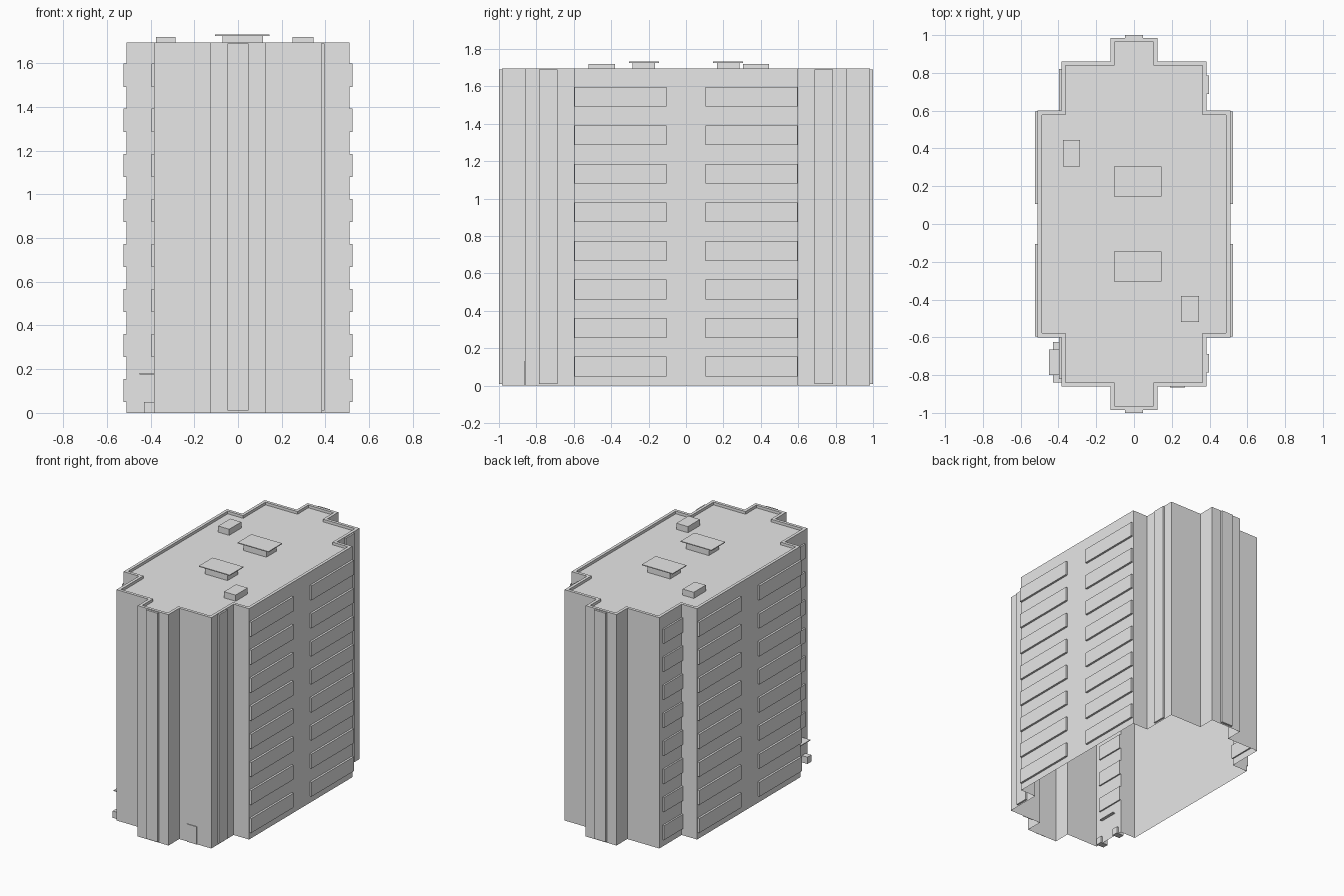
import bpy
import bmesh

cube = bpy.data.objects.get("Cube")
if cube:
    bpy.data.objects.remove(cube, do_unlink=True)

# One plain material for the whole block
grey = bpy.data.materials.new("plain_grey")
grey.use_nodes = True
grey.diffuse_color = (0.8, 0.8, 0.8, 1)
grey.node_tree.nodes["Principled BSDF"].inputs["Base Color"].default_value = (0.8, 0.8, 0.8, 1)

TOP = 1.695
HALF_W, RECESS_X, BAY_X = 0.51, 0.385, 0.125
SIDE_Y, RECESS_Y, BAY_Y = 0.60, 0.86, 0.985
FLOORS = [0.05 + 0.206 * i for i in range(8)]


def finish(bm, name):
    mesh = bpy.data.meshes.new(name)
    bm.to_mesh(mesh)
    bm.free()
    mesh.materials.append(grey)
    obj = bpy.data.objects.new(name, mesh)
    bpy.context.collection.objects.link(obj)
    return obj


def add_box(bm, xs, ys, zs):
    verts = bmesh.ops.create_cube(bm, size=1)["verts"]
    for v in verts:
        for axis, (lo, hi) in enumerate((xs, ys, zs)):
            v.co[axis] = lo if v.co[axis] < 0 else hi


def boxes(name, *specs):
    bm = bmesh.new()
    for spec in specs:
        add_box(bm, *spec)
    return finish(bm, name)


# Stepped tower shell, open underneath, with a parapet around a sunken roof
quarter = [(HALF_W, SIDE_Y), (RECESS_X, SIDE_Y), (RECESS_X, RECESS_Y),
           (BAY_X, RECESS_Y), (BAY_X, BAY_Y)]
back = quarter + [(-x, y) for x, y in reversed(quarter)]
outline = back + [(-x, -y) for x, y in back]
bm = bmesh.new()
roof = bm.faces.new([bm.verts.new((x, y, TOP)) for x, y in outline])
walls = bmesh.ops.extrude_edge_only(bm, edges=roof.edges[:])["geom"]
for v in walls:
    if isinstance(v, bmesh.types.BMVert):
        v.co.z = 0
bmesh.ops.recalc_face_normals(bm, faces=bm.faces[:])
bmesh.ops.inset_region(bm, faces=[roof], thickness=0.022, use_even_offset=True)
sunk = bmesh.ops.extrude_face_region(bm, geom=[roof])["geom"]
bmesh.ops.delete(bm, geom=[roof], context='FACES_ONLY')
for v in sunk:
    if isinstance(v, bmesh.types.BMVert):
        v.co.z -= 0.02
finish(bm, "tower_walls")

# Balconies on both long sides
for side, name in ((1, "left"), (-1, "right")):
    xs = sorted((side * HALF_W, side * 0.525))
    boxes(name + "_balconies", *[(xs, ys, (z, z + 0.106)) for z in FLOORS
                                 for ys in ((-0.595, -0.105), (0.105, 0.595))])

# Balconies in the right-hand recesses; the entrance replaces the lowest front one
boxes("back_recess_balconies", *[((-0.397, -0.375), (0.6, 0.82), (z, z + 0.106))
                                 for z in FLOORS])
boxes("front_recess_balconies", *[((-0.397, -0.375), (-0.82, -0.6), (z, z + 0.106))
                                  for z in FLOORS[1:]])

# Full-height window strips on the ends and in the left-hand recesses
for side, name in ((1, "back"), (-1, "front")):
    boxes(name + "_end_strip", ((-0.047, 0.047), sorted((side * BAY_Y, side * 1.0)), (0.01, 1.69)))
    boxes(name + "_recess_strip",
          ((RECESS_X, 0.397), sorted((side * 0.687, side * 0.785)), (0.01, 1.69)))

# Entrance with canopy and two low side walls
boxes("entrance_canopy", ((-0.45, -0.365), (-0.80, -0.665), (0.176, 0.182)))
boxes("entrance_side_walls", *[((-0.43, -0.37), ys, (0, 0.05))
                               for ys in ((-0.84, -0.795), (-0.67, -0.625))])

# Small service door on the front
boxes("service_door", ((0.19, 0.27), (-0.865, RECESS_Y * -1), (0, 0.13)))

# Roof huts with overhanging caps, and plain vent boxes
for y, name in ((0.225, "back"), (-0.225, "front")):
    boxes(name + "_roof_hut", ((-0.07, 0.115), (y - 0.06, y + 0.06), (TOP - 0.02, 1.727)))
    boxes(name + "_roof_cap", ((-0.105, 0.145), (y - 0.08, y + 0.08), (1.726, 1.732)))
boxes("back_roof_vent", ((-0.375, -0.285), (0.305, 0.445), (TOP - 0.02, 1.72)))
boxes("front_roof_vent", ((0.25, 0.345), (-0.52, -0.38), (TOP - 0.02, 1.72)))
